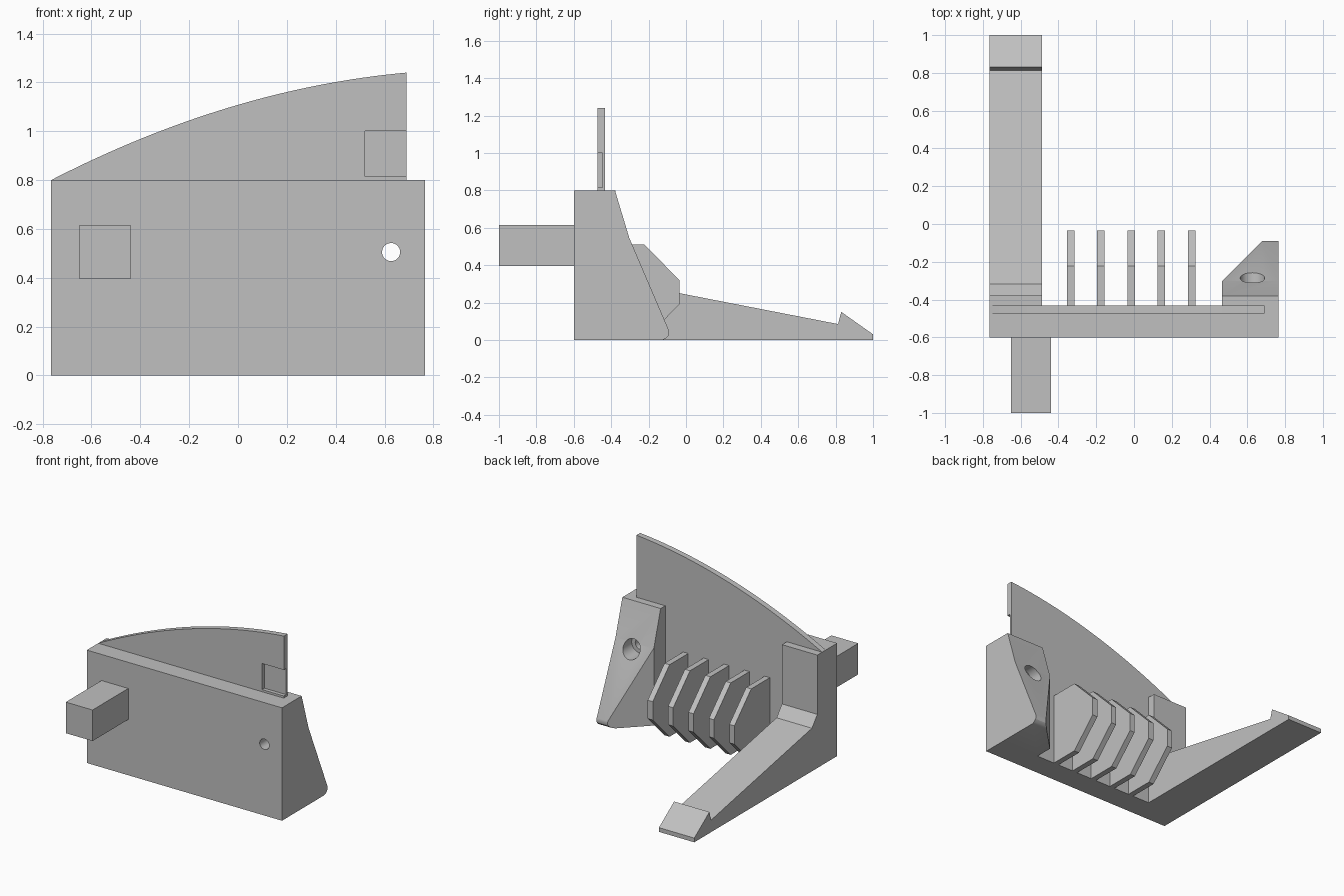
import bpy, bmesh
from math import pi
from mathutils import Vector, Matrix

cube = bpy.data.objects.get("Cube")
if cube:
    bpy.data.objects.remove(cube, do_unlink=True)

grey = bpy.data.materials.new("plain_grey")
grey.use_nodes = True
GREY = (0.53, 0.53, 0.53, 1)
grey.diffuse_color = GREY
grey.node_tree.nodes["Principled BSDF"].inputs["Base Color"].default_value = GREY


def finish(name, bm):
    bmesh.ops.recalc_face_normals(bm, faces=bm.faces)
    mesh = bpy.data.meshes.new(name)
    bm.to_mesh(mesh)
    bm.free()
    mesh.materials.append(grey)
    ob = bpy.data.objects.new(name, mesh)
    bpy.context.collection.objects.link(ob)
    return ob


def prism(points, start, end):
    """Closed solid from a ring of 3D points swept from start to end offset."""
    bm = bmesh.new()
    face = bm.faces.new([bm.verts.new(Vector(p) + Vector(start)) for p in points])
    out = bmesh.ops.extrude_face_region(bm, geom=[face])
    verts = [v for v in out["geom"] if isinstance(v, bmesh.types.BMVert)]
    bmesh.ops.translate(bm, vec=Vector(end) - Vector(start), verts=verts)
    return bm


def side_prism(profile, x0, x1):
    return prism([(0, y, z) for y, z in profile], (x0, 0, 0), (x1, 0, 0))


def box(name, x0, x1, y0, y1, z0, z1):
    return finish(name, side_prism([(y0, z0), (y1, z0), (y1, z1), (y0, z1)], x0, x1))


def rod(name, x, z, radius, y0, y1):
    bm = bmesh.new()
    turn = Matrix.Translation((x, (y0 + y1) / 2, z)) @ Matrix.Rotation(pi / 2, 4, "X")
    bmesh.ops.create_cone(bm, cap_ends=True, segments=40, radius1=radius,
                          radius2=radius, depth=y1 - y0, matrix=turn)
    return finish(name, bm)


def cut(ob, cutter):
    cutter.hide_render = True
    mod = ob.modifiers.new("cut", "BOOLEAN")
    mod.operation, mod.solver, mod.object = "DIFFERENCE", "EXACT", cutter
    bpy.context.view_layer.objects.active = ob
    bpy.ops.object.modifier_apply(modifier=mod.name)
    bpy.data.objects.remove(cutter, do_unlink=True)


def smooth(ob):
    bpy.ops.object.select_all(action="DESELECT")
    ob.select_set(True)
    bpy.context.view_layer.objects.active = ob
    bpy.ops.object.shade_smooth_by_angle(angle=0.5)


HALF = 0.765                 # half width of the plate
FRONT, BACK = -0.6, -0.432   # plate faces
TOP = 0.8
BOLT_X, BOLT_Z = 0.627, 0.505

# Front plate with its bolt hole, and the peg standing out of it
plate = box("front_plate", -HALF, HALF, FRONT, BACK, 0, TOP)
cut(plate, rod("bolt_cutter", BOLT_X, BOLT_Z, 0.037, -0.8, -0.2))
smooth(plate)
box("front_peg", -0.65, -0.44, -1, FRONT, 0.395, 0.615)

# Curved fin, flush with the back of the plate, with a corner recess
STEPS = 32
FIN_END = 0.69
xs = [-HALF + (FIN_END + HALF) * i / STEPS for i in range(STEPS + 1)]
outline = [(x, 0, 1.108 + 0.2915 * x - 0.1452 * x * x) for x in xs]
outline[0] = (-HALF, 0, TOP)
fin = finish("curved_fin", prism(outline + [(FIN_END, 0, TOP)], (0, -0.473, 0), (0, BACK, 0)))
cut(fin, box("recess_cutter", 0.52, 0.8, -0.6, -0.446, 0.815, 1.0))
smooth(fin)

# Sloped bolt gusset with a diagonal inner corner and a counterbore
profile = [(BACK, 0), (-0.127, 0), (-0.108, 0.007), (-0.094, 0.022), (-0.09, 0.038),
           (-0.093, 0.055), (-0.303, 0.545), (-0.38, TOP), (BACK, TOP)]
bm = side_prism(profile, 0.465, HALF)
sliced = bmesh.ops.bisect_plane(bm, geom=bm.verts[:] + bm.edges[:] + bm.faces[:],
                                plane_co=(0.68, -0.09, 0), plane_no=(-1, 1, 0),
                                clear_outer=True)
rim = [e for e in sliced["geom_cut"] if isinstance(e, bmesh.types.BMEdge)]
bmesh.ops.holes_fill(bm, edges=rim)
gusset = finish("bolt_gusset", bm)
cut(gusset, rod("bolt_cutter", BOLT_X, BOLT_Z, 0.037, -0.8, -0.2))
cut(gusset, rod("counterbore_cutter", BOLT_X, BOLT_Z, 0.065, -0.38, 0.1))
smooth(gusset)

# Long latch arm with a barbed tip
arm = [(BACK, 0), (1, 0), (1, 0.03), (0.83, 0.15), (0.813, 0.085),
       (-0.317, 0.305), (-0.378, 0.38), (-0.378, TOP), (BACK, TOP)]
finish("latch_arm", side_prism(arm, -HALF, -0.488))

# Row of chamfered ribs
rib = [(BACK, 0), (-0.223, 0), (-0.035, 0.19), (-0.035, 0.32), (-0.223, 0.51), (BACK, 0.51)]
for i in range(5):
    x = -0.335 + 0.16 * i
    finish(f"rib_{i + 1}", side_prism(rib, x - 0.02, x + 0.02))
